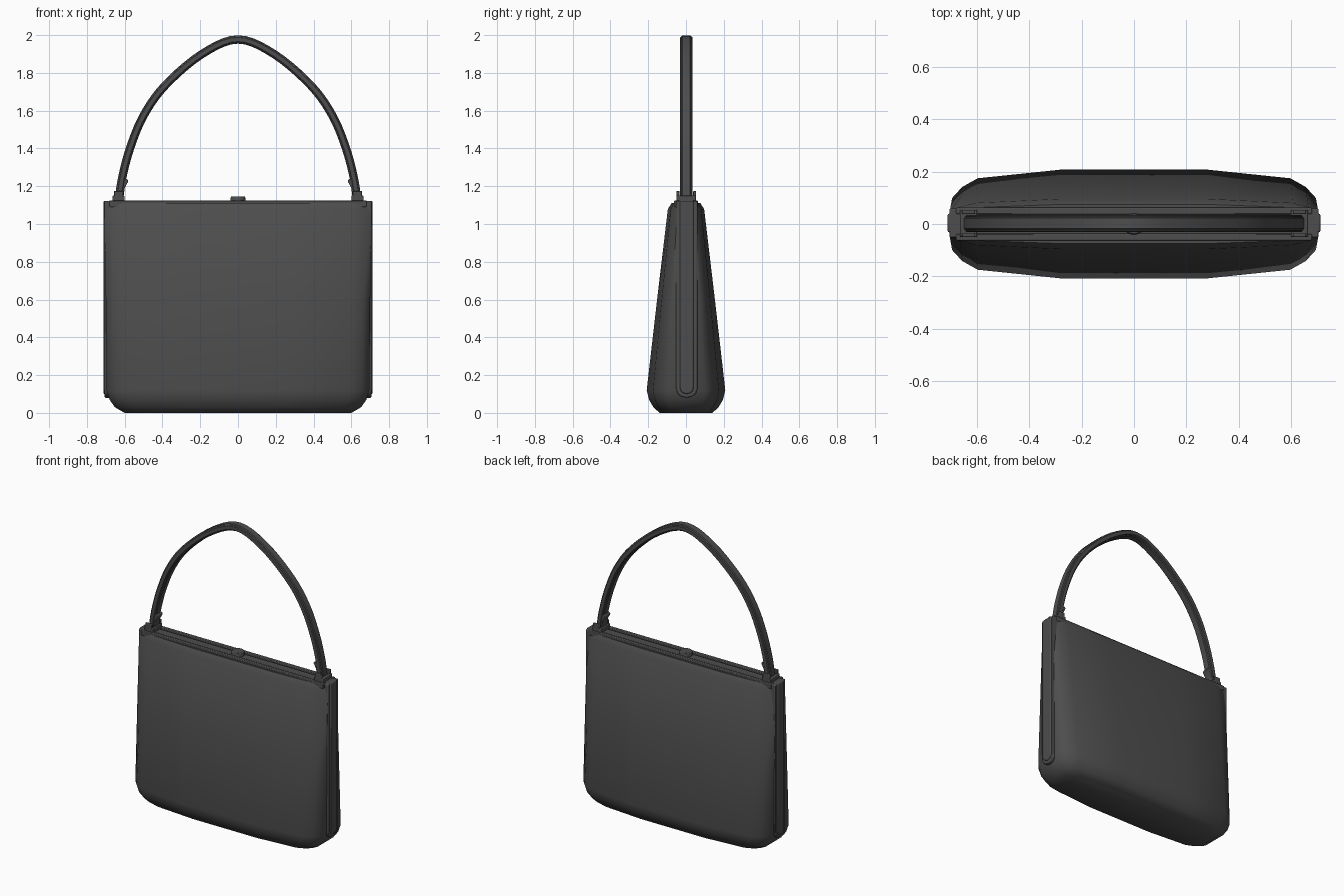
import bpy, bmesh, math
from mathutils import Vector

cube = bpy.data.objects.get("Cube")
if cube:
    bpy.data.objects.remove(cube, do_unlink=True)

leather = bpy.data.materials.new("charcoal_leather")
leather.use_nodes = True
COLOR = (0.075, 0.075, 0.075, 1)
leather.diffuse_color = COLOR
leather.node_tree.nodes["Principled BSDF"].inputs["Base Color"].default_value = COLOR


def finish(name, bm, bevel=0.0, angle=35):
    """Turn a bmesh into a shaded object, with optional softened edges."""
    bmesh.ops.recalc_face_normals(bm, faces=bm.faces)
    mesh = bpy.data.meshes.new(name)
    bm.to_mesh(mesh)
    bm.free()
    mesh.materials.append(leather)
    obj = bpy.data.objects.new(name, mesh)
    bpy.context.collection.objects.link(obj)
    if bevel:
        mod = obj.modifiers.new("soft_edges", "BEVEL")
        mod.width = bevel
        mod.segments = 2
    bpy.ops.object.select_all(action="DESELECT")
    obj.select_set(True)
    bpy.context.view_layer.objects.active = obj
    bpy.ops.object.shade_smooth_by_angle(angle=math.radians(angle))
    return obj


def loft(name, rings, bevel=0.0, angle=35):
    """Skin a list of closed rings and cap both ends."""
    bm = bmesh.new()
    loops = [[bm.verts.new(p) for p in ring] for ring in rings]
    n = len(loops[0])
    for a, b in zip(loops, loops[1:]):
        for i in range(n):
            j = (i + 1) % n
            bm.faces.new((a[i], a[j], b[j], b[i]))
    bm.faces.new(loops[0])
    bm.faces.new(loops[-1])
    return finish(name, bm, bevel, angle)


def box(name, x, y, z, bevel=0.004):
    ring = lambda h: [(x[0], y[0], h), (x[1], y[0], h), (x[1], y[1], h), (x[0], y[1], h)]
    return loft(name, [ring(z[0]), ring(z[1])], bevel)


# Tapered body: one quarter of the outline, mirrored, at each height
quarter = [(1.0, 0.48), (0.945, 0.68), (0.86, 0.84), (0.4, 1.0)]
outline = quarter + [(-x, y) for x, y in reversed(quarter)]
outline += [(-x, -y) for x, y in outline]
levels = [(0.0, 0.60, 0.14), (0.03, 0.652, 0.172), (0.07, 0.68, 0.196),
          (0.12, 0.695, 0.208), (0.6, 0.70, 0.153), (1.08, 0.705, 0.096),
          (1.112, 0.70, 0.075)]
loft("bag_body", [[(x * w, y * d, z) for x, y in outline] for z, w, d in levels], angle=50)

# Frame rails along the opening
for side, y in (("front", -0.05), ("back", 0.05)):
    box(side + "_frame_rail", (-0.68, 0.68), (y - 0.013, y + 0.013), (1.09, 1.125))
box("closure_strip", (-0.66, 0.66), (-0.028, 0.028), (1.09, 1.119), 0.003)

# Clasp knob
bm = bmesh.new()
bmesh.ops.create_cone(bm, cap_ends=True, segments=20, radius1=0.042, radius2=0.038, depth=0.03)
for v in bm.verts:
    v.co.z += 1.13
finish("clasp", bm, 0.004)


def side_band(s, name, half, low, x_out):
    """Upright strip with a rounded lower end, lying on the end of the bag."""
    profile = [(half, 1.122), (-half, 1.122)]
    r = half * 0.8
    for k in range(7):
        a = math.pi + math.pi * k / 6
        profile.append((half * math.cos(a), low + r + r * math.sin(a)))
    rings = [[(s * x, y + 0.004, z) for y, z in profile] for x in (0.66, x_out)]
    loft(name, rings, 0.006)


for s, side in ((1, "left"), (-1, "right")):
    # End strips, with a narrower raised layer
    side_band(s, side + "_side_band", 0.056, 0.08, 0.706)
    side_band(s, side + "_side_ridge", 0.036, 0.1, 0.712)
    # Handle mounts: base, cheeks and cross pin
    xs = sorted((s * 0.60, s * 0.665))
    box(side + "_handle_mount", xs, (-0.05, 0.054), (1.10, 1.15), 0.005)
    for end, y in (("front", -0.042), ("back", 0.046)):
        box(f"{side}_{end}_mount_cheek", sorted((s * 0.607, s * 0.657)),
            (y - 0.008, y + 0.008), (1.13, 1.175))
    # Slanted keeper tab on the inside of the handle end
    tab = [(0.605, 1.15), (0.64, 1.15), (0.625, 1.215), (0.592, 1.24), (0.580, 1.228), (0.60, 1.19)]
    loft(side + "_handle_keeper", [[(s * x, y, z) for x, z in tab] for y in (-0.028, 0.032)], 0.004)

# Arched handle: outer half-path, mirrored, smoothed by a spline
half_path = [(0.630, 1.14), (0.612, 1.25), (0.572, 1.40), (0.502, 1.57),
             (0.389, 1.73), (0.195, 1.897)]
path = [Vector((-x, 0.002, z)) for x, z in half_path]
path += [Vector((0, 0.002, 1.977))]
path += [Vector((x, 0.002, z)) for x, z in reversed(half_path)]


def spline(pts, steps=5):
    out = []
    for i in range(len(pts) - 1):
        p1, p2 = pts[i], pts[i + 1]
        p0 = pts[i - 1] if i else p1 * 2 - p2
        p3 = pts[i + 2] if i + 2 < len(pts) else p2 * 2 - p1
        for k in range(steps):
            t = k / steps
            out.append(0.5 * (2 * p1 + (p2 - p0) * t + (2 * p0 - 5 * p1 + 4 * p2 - p3) * t * t
                              + (3 * p1 - p0 - 3 * p2 + p3) * t ** 3))
    return out + [pts[-1]]


def sweep(name, pts, section):
    rings = []
    for i, p in enumerate(pts):
        tangent = (pts[min(i + 1, len(pts) - 1)] - pts[max(i - 1, 0)]).normalized()
        out = Vector((-tangent.z, 0, tangent.x))
        rings.append([p + out * r + Vector((0, y, 0)) for r, y in section])
    loft(name, rings)


def chamfered(r, w, c):
    corner = [(r, w - c), (r - c, w)]
    half = corner + [(-a, b) for a, b in reversed(corner)]
    return half + [(-a, -b) for a, b in half]


arch = spline(path)
sweep("handle_strap", arch, chamfered(0.016, 0.033, 0.005))
sweep("handle_padding", arch, chamfered(0.022, 0.025, 0.005))
